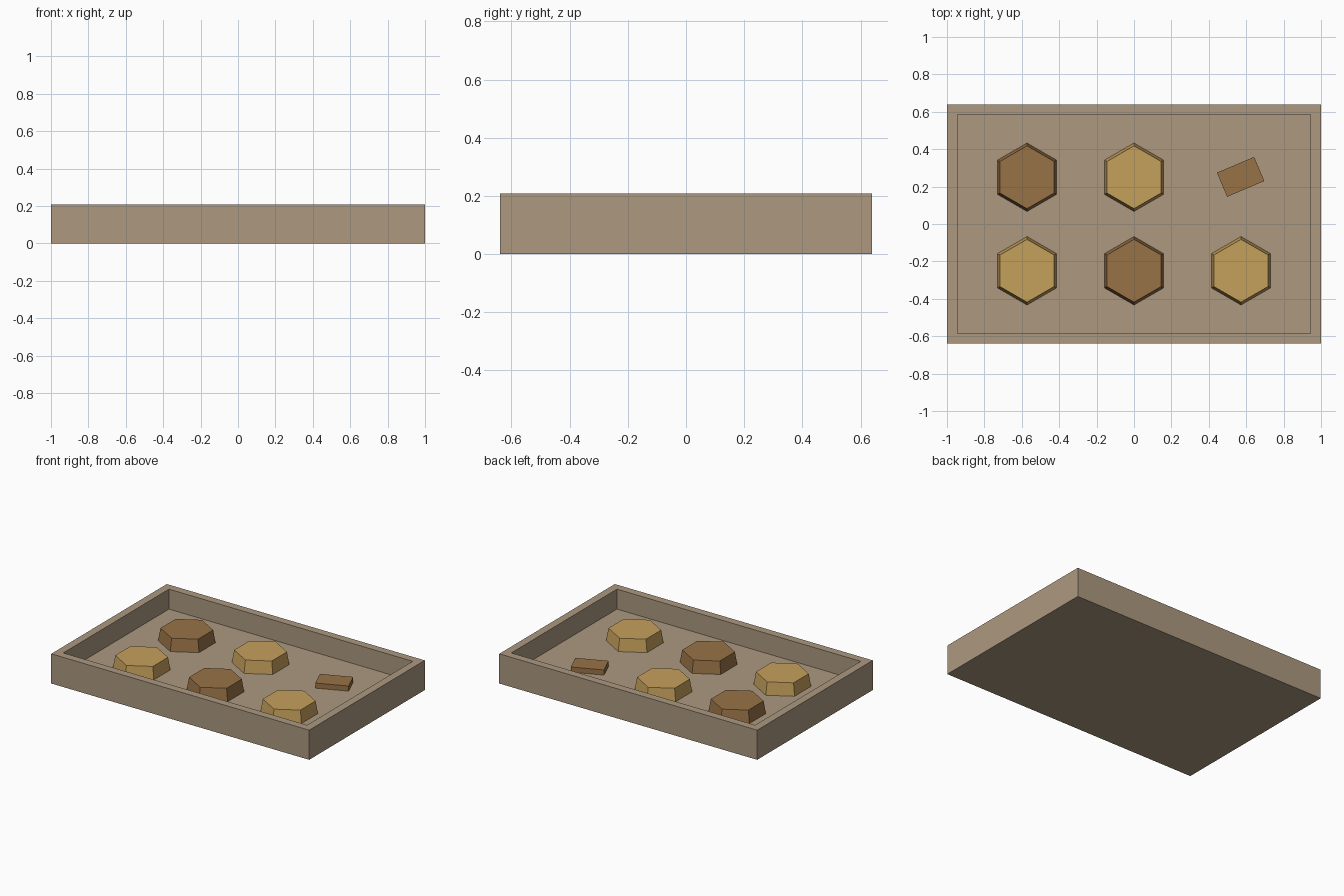
import bpy
import bmesh
from math import sin, cos, pi, radians

cube = bpy.data.objects.get("Cube")
if cube:
    bpy.data.objects.remove(cube, do_unlink=True)


def material(name, rgb):
    lin = [(c / 255 / 12.92) if c < 11 else ((c / 255 + 0.055) / 1.055) ** 2.4 for c in rgb]
    mat = bpy.data.materials.new(name)
    mat.use_nodes = True
    mat.diffuse_color = (*lin, 1)
    mat.node_tree.nodes["Principled BSDF"].inputs["Base Color"].default_value = (*lin, 1)
    return mat


tray_tan = material("tray tan", (172, 153, 128))
honey = material("honey gold", (197, 160, 92))
brown = material("toasted brown", (152, 114, 70))


def finish(bm, name, mat, location=(0, 0, 0), turn=0):
    bmesh.ops.recalc_face_normals(bm, faces=bm.faces)
    mesh = bpy.data.meshes.new(name)
    bm.to_mesh(mesh)
    bm.free()
    mesh.materials.append(mat)
    obj = bpy.data.objects.new(name, mesh)
    obj.location = location
    obj.rotation_euler.z = turn
    bpy.context.collection.objects.link(obj)
    return obj


def loft(rings):
    """Join successive closed rings of points and cap both ends."""
    bm = bmesh.new()
    loops = [[bm.verts.new(p) for p in ring] for ring in rings]
    n = len(loops[0])
    for a, b in zip(loops, loops[1:]):
        for i in range(n):
            j = (i + 1) % n
            bm.faces.new((a[i], a[j], b[j], b[i]))
    bm.faces.new(loops[0])
    bm.faces.new(loops[-1])
    return bm


def rect(x, y, z):
    return [(-x, -y, z), (x, -y, z), (x, y, z), (-x, y, z)]


def hexagon(r, z):
    return [(r * sin(i * pi / 3), r * cos(i * pi / 3), z) for i in range(6)]


# Open tray: outer walls, flat rim, inner walls, floor
HALF_X, HALF_Y, HEIGHT, WALL, FLOOR = 1.0, 0.64, 0.208, 0.055, 0.068
inner_x, inner_y = HALF_X - WALL, HALF_Y - WALL
finish(loft([rect(HALF_X, HALF_Y, 0), rect(HALF_X, HALF_Y, HEIGHT),
             rect(inner_x, inner_y, HEIGHT), rect(inner_x, inner_y, FLOOR)]),
       "tray", tray_tan)

# Tapered hexagonal pieces, alternating colours, last slot left for the fragment
for row, y in enumerate((-0.25, 0.25)):
    for col, x in enumerate((-0.572, 0, 0.572)):
        if (row, col) == (1, 2):
            continue
        mat = brown if (row + col) % 2 else honey
        finish(loft([hexagon(0.183, 0), hexagon(0.168, 0.088)]),
               f"hex_piece_{row}_{col}", mat, (x, y, FLOOR))

# Small broken fragment lying on the floor
finish(loft([rect(0.108, 0.07, 0), rect(0.108, 0.07, 0.036)]),
       "fragment", brown, (0.57, 0.252, FLOOR), radians(23))
